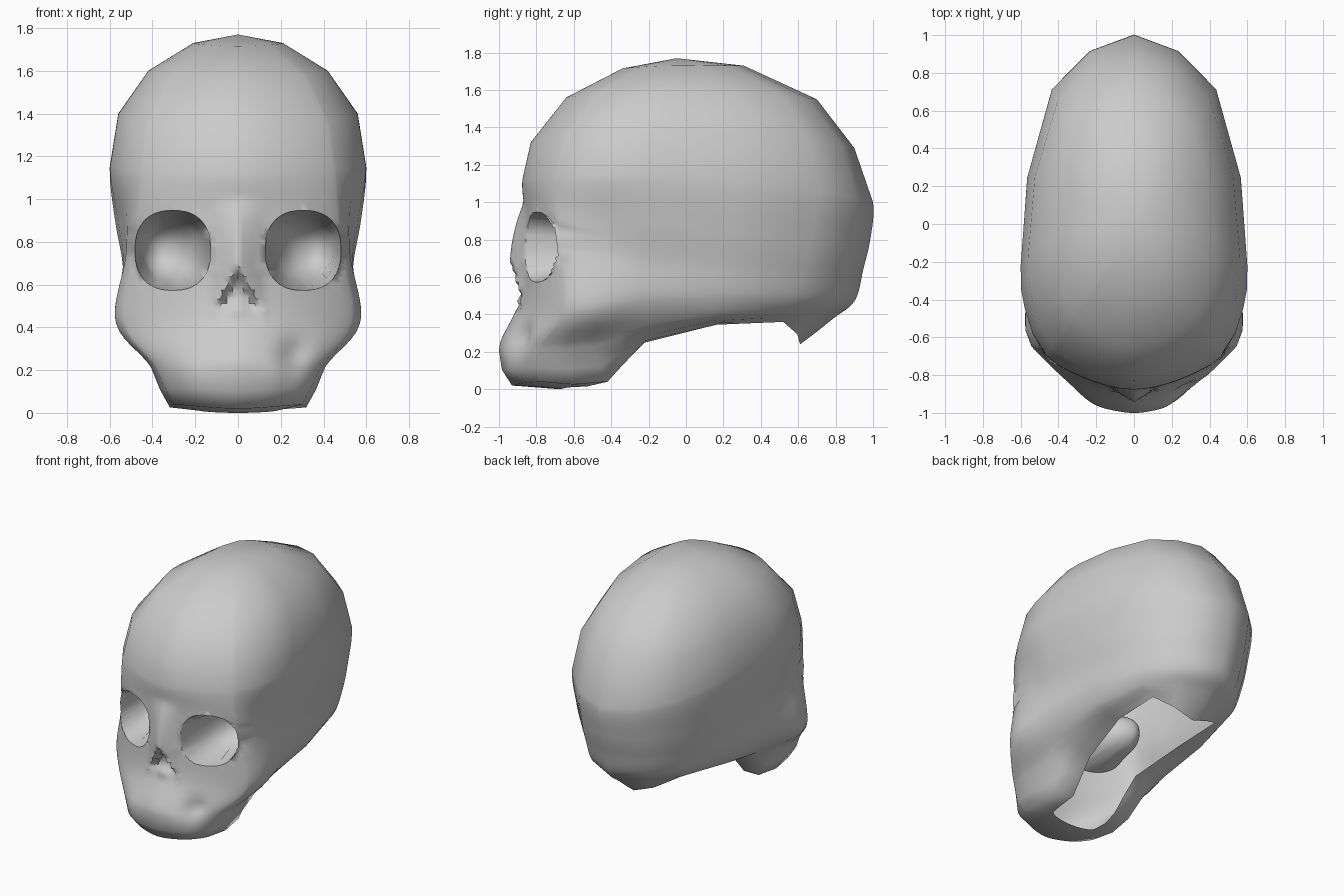
import bpy, bmesh, math
from mathutils import Vector

if "Cube" in bpy.data.objects:
    bpy.data.objects.remove(bpy.data.objects["Cube"])

# Midline profiles, crown to base (y, z)
front = [(-.34, 1.715), (-.64, 1.56), (-.83, 1.32), (-.875, 1.12), (-.865, .95),
         (-.87, .70), (-.90, .45), (-1.0, .21), (-.93, .02), (-.67, 0)]
back = [(.31, 1.73), (.70, 1.55), (.90, 1.29), (1.0, 1.0), (.985, .80),
        (.95, .65), (.90, .47), (.79, .38), (.69, .30), (.61, .24)]
# Side profile of the braincase and its underside (x, y, z)
side = [(.21, -.04, 1.73), (.42, -.08, 1.60), (.56, -.16, 1.40), (.60, -.22, 1.15), (.575, -.22, .90),
        (.54, -.23, .70), (.53, -.24, .47), (.44, -.20, .33), (.30, -.22, .26), (.20, -.22, .25)]
# Lower parts of the in-between profiles, from the brow down
brow_low = [(.475, -.69, .95), (.495, -.66, .74), (.54, -.65, .42), (.385, -.78, .21), (.30, -.77, .04), (.18, -.62, .01)]
temple_low = [(.535, -.45, .90), (.525, -.45, .74), (.57, -.48, .42), (.40, -.49, .23), (.30, -.42, .04), (.18, -.42, .04)]
rear_low = [(.43, .67, .80), (.42, .63, .64), (.40, .56, .48), (.36, .50, .41), (.31, .51, .385), (.27, .52, .36)]


def dome(level, end, angle):
    """Rounded corner of the cranium between a midline profile and the side."""
    sx, sy, sz = side[level]
    ey, ez = end[level]
    a = math.radians(angle)
    c, s = math.cos(a) ** .85, math.sin(a) ** .85
    return (sx * s, sy + (ey - sy) * c, sz + (ez - sz) * c * c)


def spline(pts, counts):
    """Centripetal curve through pts[1:-1]; counts gives samples per span."""
    out = []
    for i, n in enumerate(counts):
        p = pts[i:i + 4]
        t = [0.0]
        for a, b in zip(p, p[1:]):
            t.append(t[-1] + max((b - a).length, 1e-4) ** .5)
        for j in range(n):
            u = t[1] + (t[2] - t[1]) * j / n
            q = list(p)
            for d, spans in ((1, (0, 1, 2)), (2, (0, 1))):
                q = [q[k].lerp(q[k + 1], (u - t[k]) / (t[k + d] - t[k])) for k in spans]
            q = q[0].lerp(q[1], (u - t[1]) / (t[2] - t[1]))
            out.append(q)
    out.append(pts[-2].copy())
    return out


def flip(p):
    return Vector((-p.x, p.y, p.z))


def bump(x, z, cx, cz, size):
    return math.exp(-((x - cx) / size) ** 2 - ((z - cz) / size) ** 2)


def carve(p):
    """Shape the nose bridge, eye sockets, nose opening and cheek hollow."""
    x, y, z = abs(p.x), p.y, p.z
    if z < .34 and -.22 < y < .5:                      # underside sag
        z -= .03 * math.sin(math.pi * (y + .22) / .72)
    if y < -.55:
        # nose bridge and blunt upper jaw
        if .45 < z < 1.0:
            y -= .07 * max(0, 1 - x / .13) * max(0, 1 - ((z - .70) / .3) ** 2)
        y -= .035 * bump(x, z, .22, .14, .11)
        # eye socket: snap nearby points on the rim, sink the rest
        dx, dz = x - .305, z - .76
        r = ((abs(dx) / .177) ** 2.4 + (abs(dz) / .187) ** 2.4) ** (1 / 2.4)
        if .86 < r < 1.1:
            x, z = .305 + dx / r, .76 + dz / r
        elif r <= .86:
            y += .37 * (1 - r ** 2.4) ** .6
        # triangular nose opening, fading out towards the base
        if .44 < z < .70:
            d = (.69 - z) * .54 - x
            if abs(d) < .014:
                x = max(0, x + d)
            elif d > 0:
                y += .07 * min(1, d / .03, (z - .44) / .10)
        # hollow above the teeth on one side
        if p.x > 0:
            y += .05 * bump(x, z, .26, .27, .07)
    return Vector((math.copysign(x, p.x), y, z))


# Loft the key rings
rings = []
for k in range(10):
    f, b, s = Vector((0, *front[k])), Vector((0, *back[k])), Vector(side[k])
    if k < 4:
        brow, temple, rear = (Vector(dome(k, e, a)) for e, a in ((front, 47), (front, 73), (back, 43)))
    else:
        brow, temple, rear = (Vector(l[k - 4]) for l in (brow_low, temple_low, rear_low))
    half = spline([flip(brow), f, brow, temple, s, rear, b, flip(rear)], (22, 2, 2, 2, 2))
    rings.append(half + [flip(p) for p in half[-2:0:-1]])

# Fine rows over the face, coarse rows on the braincase
apex = Vector((0, -.05, 1.77))
columns = []
for col in zip(*rings):
    path = [apex] + list(col) + [col[-1] * 2 - col[-2]]
    columns.append([carve(p) for p in spline(path, (1, 1, 1, 6, 11, 12, 6, 2, 1))])

bm = bmesh.new()
grid = [[bm.verts.new(p) for p in c] for c in columns]
top = bm.verts.new(apex)
for a, b in zip(grid, grid[1:] + grid[:1]):
    bm.faces.new((top, a[0], b[0]))
    for i in range(len(a) - 1):
        bm.faces.new((a[i], a[i + 1], b[i + 1], b[i]))
bmesh.ops.remove_doubles(bm, verts=bm.verts, dist=.001)
bmesh.ops.recalc_face_normals(bm, faces=bm.faces)
mesh = bpy.data.meshes.new("skull")
bm.to_mesh(mesh)
bm.free()

skull = bpy.data.objects.new("skull", mesh)
bpy.context.collection.objects.link(skull)
bpy.context.view_layer.objects.active = skull
skull.select_set(True)
bpy.ops.object.shade_smooth_by_angle(angle=math.radians(60))
